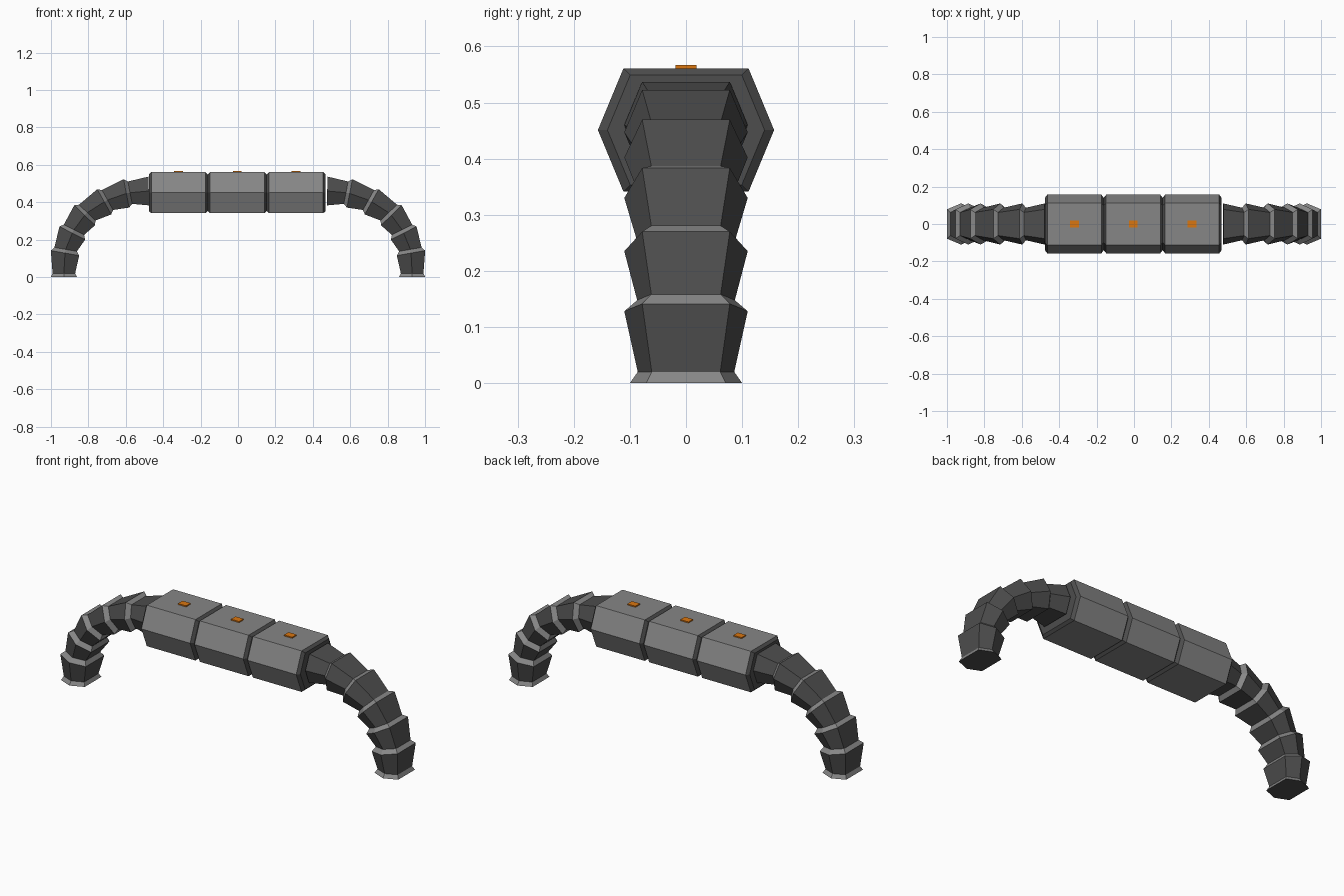
import bpy, bmesh, math
from mathutils import Vector

if "Cube" in bpy.data.objects:
    bpy.data.objects.remove(bpy.data.objects["Cube"])


def material(name, rgb):
    m = bpy.data.materials.new(name)
    m.diffuse_color = (*rgb, 1)
    m.use_nodes = True
    m.node_tree.nodes["Principled BSDF"].inputs["Base Color"].default_value = m.diffuse_color
    return m


DARK = material("dark grey", (0.075, 0.075, 0.075))
GREY = material("mid grey", (0.24, 0.24, 0.24))
ORANGE = material("orange", (0.70, 0.18, 0.005))

# Flattened hexagon: (y, outward) at unit half-width
HEX = [(1, 0), (0.71, 0.7), (-0.71, 0.7), (-1, 0), (-0.71, -0.7), (0.71, -0.7)]


def finish(name, bm, mats):
    bmesh.ops.recalc_face_normals(bm, faces=bm.faces)
    me = bpy.data.meshes.new(name)
    bm.to_mesh(me)
    bm.free()
    for m in mats:
        me.materials.append(m)
    ob = bpy.data.objects.new(name, me)
    bpy.context.collection.objects.link(ob)
    return ob


def hex_loft(name, stations, grey_bands, side=-1):
    """Loft hexagons through (x, z, tilt, half-width); chosen bands are grey."""
    bm = bmesh.new()
    rings = []
    for x, z, tilt, r in stations:
        t = math.radians(tilt)
        rings.append([bm.verts.new((-side * (x - u * r * math.cos(t)), y * r,
                                    z + u * r * math.sin(t))) for y, u in HEX])
    for i, (a, b) in enumerate(zip(rings, rings[1:])):
        for k in range(6):
            j = (k + 1) % 6
            f = bm.faces.new((a[k], a[j], b[j], b[k]))
            f.material_index = 1 if i in grey_bands else 0
    bm.faces.new(rings[0])
    bm.faces.new(rings[-1])
    return finish(name, bm, (DARK, GREY))


# Three body blocks with dark chamfered ends, each with an orange light plate
MID, HALF, CH = -0.004, 0.1575, 0.013
for n, label in enumerate(("left", "centre", "right")):
    c = MID + (n - 1) * 2 * HALF
    hex_loft(f"body_block_{label}",
             [(c - HALF, 0.451, 90, 0.14), (c - HALF + CH, 0.451, 90, 0.157),
              (c + HALF - CH, 0.451, 90, 0.157), (c + HALF, 0.451, 90, 0.14)], {1})
    bm = bmesh.new()
    bmesh.ops.create_cube(bm, size=1)
    for v in bm.verts:
        v.co = Vector((c + v.co.x * 0.048, v.co.y * 0.038, 0.563 + v.co.z * 0.008))
    finish(f"light_plate_{label}", bm, (ORANGE,))

# Segmented curved arms: wide collar rings, each followed by a narrow neck
collars = [(-0.925, 0.128, 10), (-0.886, 0.235, 27), (-0.82, 0.33, 44),
           (-0.715, 0.402, 61), (-0.597, 0.447, 79)]
stations = [(-0.931, 0, 0, 0.1), (-0.931, 0.02, 0, 0.086)]
for x, z, tilt in collars:
    t = math.radians(tilt)
    stations.append((x, z, tilt, 0.11))
    stations.append((x + 0.02 * math.sin(t), z + 0.02 * math.cos(t), tilt, 0.087))
stations.append((-0.477, 0.46, 89, 0.11))
lips = set(range(0, 12, 2))
hex_loft("left_arm", stations, lips, -1)
hex_loft("right_arm", stations, lips, 1)
